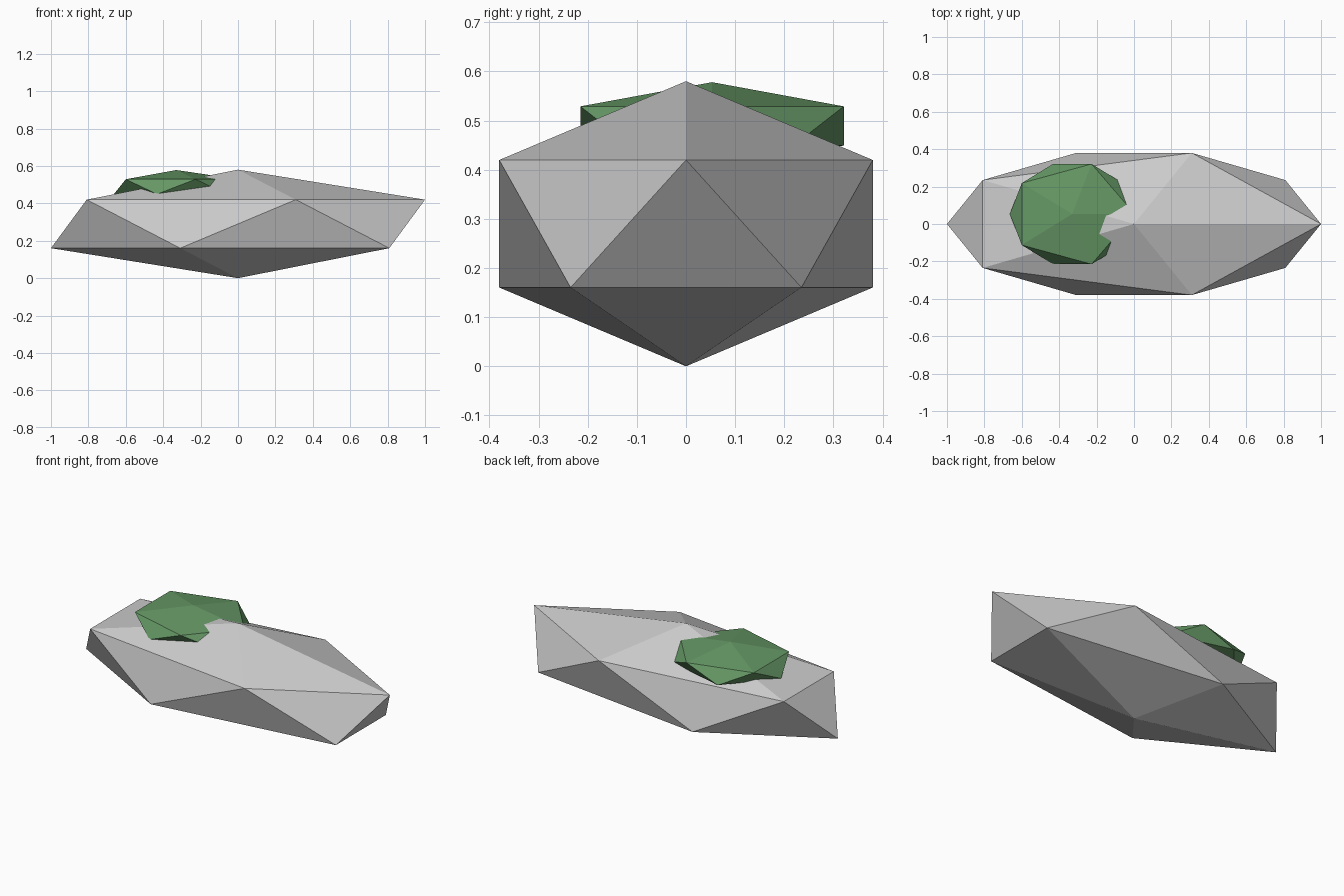
import bpy

if "Cube" in bpy.data.objects:
    bpy.data.objects.remove(bpy.data.objects["Cube"])


def faceted_lump(name, centre, radii):
    """Stretched 20-sided lump with flat faces."""
    bpy.ops.mesh.primitive_ico_sphere_add(subdivisions=1, radius=1, location=centre)
    obj = bpy.context.object
    obj.name = name
    obj.scale = radii
    bpy.ops.object.transform_apply(location=False, rotation=False, scale=True)
    return obj


# Boulder resting on the ground
faceted_lump("boulder", (0, 0, 0.29), (1.118, 0.4467, 0.29))

# Moss patch sunk into the top of the boulder
moss = faceted_lump("moss_patch", (-0.33, 0.053, 0.489), (0.373, 0.315, 0.089))
green = bpy.data.materials.new("moss_green")
green.diffuse_color = (0.13, 0.31, 0.13, 1)
green.use_nodes = True
green.node_tree.nodes["Principled BSDF"].inputs["Base Color"].default_value = green.diffuse_color
moss.data.materials.append(green)
